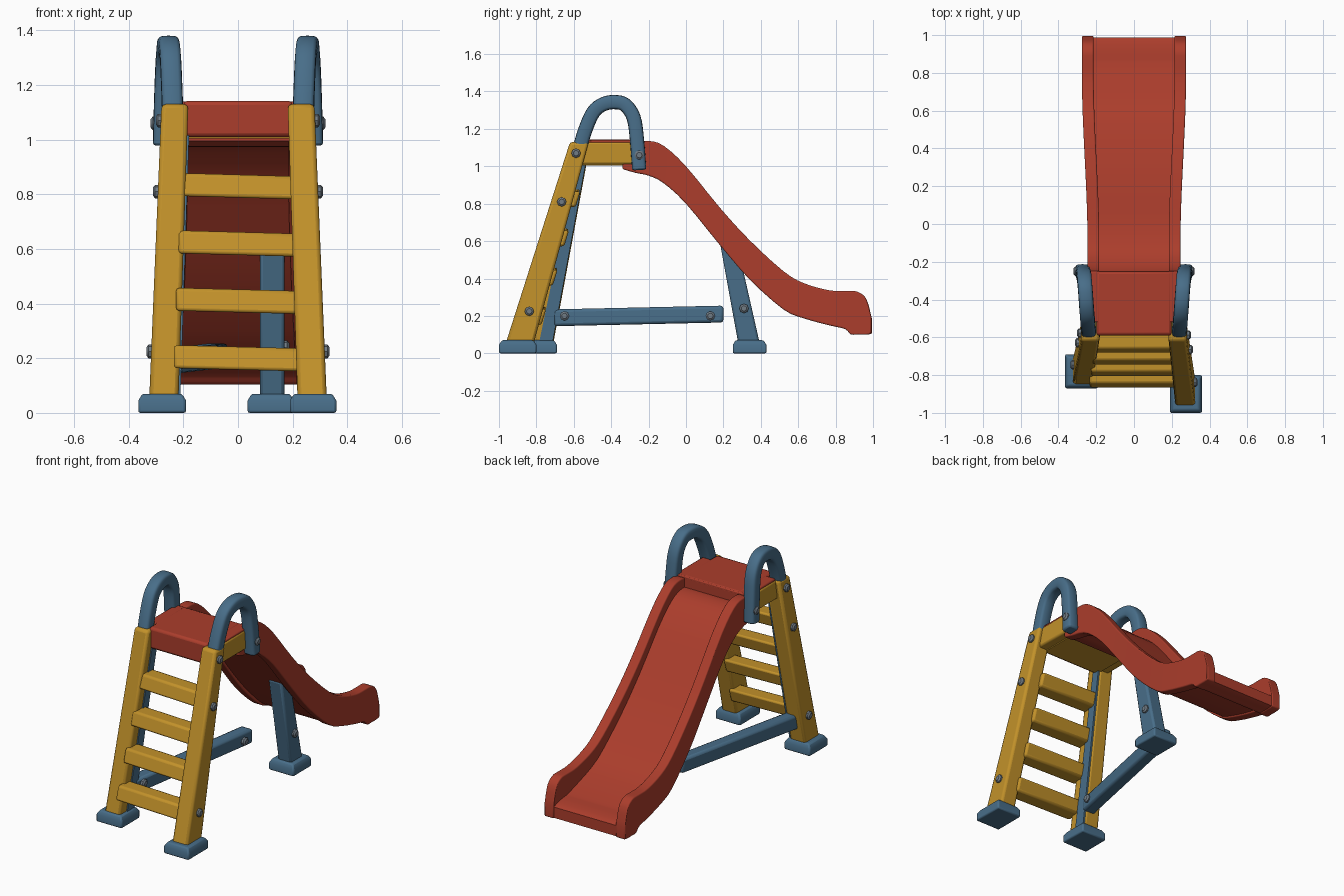
import bpy, bmesh, math
from mathutils import Vector

old = bpy.data.objects.get("Cube")
if old:
    bpy.data.objects.remove(old, do_unlink=True)


def material(name, rgb):
    m = bpy.data.materials.new(name)
    m.use_nodes = True
    m.diffuse_color = (*rgb, 1)
    m.node_tree.nodes["Principled BSDF"].inputs["Base Color"].default_value = (*rgb, 1)
    return m


RED = material("red plastic", (0.41, 0.047, 0.025))
YELLOW = material("yellow plastic", (0.54, 0.285, 0.023))
BLUE = material("blue plastic", (0.065, 0.155, 0.25))
GREY = material("grey bolt", (0.165, 0.2, 0.235))


def loft(name, rings, mat, bevel=0.012, segments=2):
    """Skin a list of equal rings, cap both ends, round the edges."""
    bm = bmesh.new()
    rows = [[bm.verts.new(p) for p in ring] for ring in rings]
    n = len(rows[0])
    for a, b in zip(rows, rows[1:]):
        for i in range(n):
            j = (i + 1) % n
            bm.faces.new((a[i], a[j], b[j], b[i]))
    bm.faces.new(rows[0])
    bm.faces.new(rows[-1])
    bmesh.ops.recalc_face_normals(bm, faces=bm.faces)
    mesh = bpy.data.meshes.new(name)
    bm.to_mesh(mesh)
    bm.free()
    mesh.materials.append(mat)
    ob = bpy.data.objects.new(name, mesh)
    bpy.context.collection.objects.link(ob)
    if bevel:
        mod = ob.modifiers.new("rounding", "BEVEL")
        mod.width, mod.segments = bevel, segments
        mod.limit_method, mod.angle_limit = "ANGLE", math.radians(40)
    bpy.ops.object.select_all(action="DESELECT")
    bpy.context.view_layer.objects.active = ob
    ob.select_set(True)
    bpy.ops.object.shade_smooth_by_angle(angle=math.radians(40))


def flat(x0, x1, y0, y1, z):
    return [(x0, y0, z), (x1, y0, z), (x1, y1, z), (x0, y1, z)]


def upright(x0, x1, z0, z1, y):
    return [(x0, y, z0), (x1, y, z0), (x1, y, z1), (x0, y, z1)]


def box(name, x, y, z, mat, bevel=0.012):
    loft(name, [flat(*x, *y, z[0]), flat(*x, *y, z[1])], mat, bevel)


def spline(points, steps=4):
    """Smooth a row of points."""
    pts = [Vector(p) for p in points]
    out = []
    for i in range(len(pts) - 1):
        a, b, c, d = pts[max(i - 1, 0)], pts[i], pts[i + 1], pts[min(i + 2, len(pts) - 1)]
        for s in range(steps):
            t = s / steps
            out.append(0.5 * (2 * b + (c - a) * t + (2 * a - 5 * b + 4 * c - d) * t * t
                              + (3 * b - a - 3 * c + d) * t ** 3))
    return out + [pts[-1]]


def foot(name, x0, x1, y0, y1):
    e = 0.015
    loft(name, [flat(x0, x1, y0, y1, 0), flat(x0, x1, y0, y1, 0.045),
                flat(x0 + e, x1 - e, y0 + e, y1 - e, 0.07)], BLUE, 0.008)


def bolt(name, x, y, z, side):
    rings = [[(x + side * d, y + r * math.cos(k * math.tau / 8), z + r * math.sin(k * math.tau / 8))
              for k in range(8)] for d, r in ((-0.02, 0.025), (0.01, 0.025), (0.018, 0.015))]
    loft(name, rings, GREY, 0)


# Ladder rails, feet, handles, platform beams and bolts on both sides
HANDLE = [(-0.575, 1.07), (-0.54, 1.19), (-0.495, 1.29), (-0.44, 1.333), (-0.38, 1.343),
          (-0.325, 1.328), (-0.28, 1.26), (-0.262, 1.14), (-0.25, 0.98)]
for side, word, low, high in ((1, "left", (-0.965, -0.815), (-0.62, -0.52)),
                              (-1, "right", (-0.85, -0.71), (-0.62, -0.51))):
    def span(a, b):
        return sorted((side * a, side * b))
    loft(word + "_ladder_rail", [flat(*span(0.218, 0.325), *low, 0.05),
                                 flat(*span(0.182, 0.28), *high, 1.13)], YELLOW, 0.015)
    if side > 0:
        foot("left_ladder_foot", 0.19, 0.36, -1.0, -0.8)
    else:
        foot("right_ladder_foot", -0.365, -0.19, -0.87, -0.69)
    box(word + "_platform_beam", span(0.19, 0.255), (-0.57, -0.26), (1.01, 1.13), YELLOW)

    path = spline(HANDLE)
    rings = []
    for i, p in enumerate(path):
        t = path[min(i + 1, len(path) - 1)] - path[max(i - 1, 0)]
        n = Vector((-t.y, t.x)).normalized()
        cx = 0.238 + 0.035 * i / (len(path) - 1)
        ring = []
        for k in range(16):
            c, s = math.cos(k * math.tau / 16), math.sin(k * math.tau / 16)
            u = math.copysign(abs(c) ** 0.5, c) * 0.039
            v = math.copysign(abs(s) ** 0.5, s) * 0.038
            ring.append((side * (cx + u), p.x + n.x * v, p.y + n.y * v))
        rings.append(ring)
    loft(word + "_handle", rings, BLUE, 0.01)

    for z in (1.07, 0.81, 0.225):
        f = (z - 0.05) / 1.08
        y = (sum(low) * (1 - f) + sum(high) * f) / 2
        bolt(word + "_rail_bolt", side * (0.325 - 0.045 * f), y, z, side)
    bolt(word + "_handle_bolt", side * 0.302, -0.25, 1.06, side)

# Blue strip on the inner side of the right rail
loft("rail_inner_strip", [flat(-0.235, -0.211, -0.785, -0.713, 0.06),
                          flat(-0.2, -0.179, -0.585, -0.535, 1.02)], BLUE, 0)

# Rungs lean with the rails and dip slightly to the left
for i in range(4):
    z = 0.2 + i * 0.21
    y = -0.808 + i * 0.061
    w = 0.235 - i * 0.008
    rings = []
    for x, dz in ((-w, 0.006), (w, -0.006)):
        rings.append([(x, y + dy, z + dz + h) for dy, h in
                      ((-0.06, -0.042), (0.035, -0.042), (0.06, 0.042), (-0.035, 0.042))])
    loft("rung", rings, YELLOW)

# Platform with a lip that covers the beams
box("platform_deck", (-0.2, 0.2), (-0.59, -0.25), (1.01, 1.142), RED, 0.015)
box("platform_lip", (-0.25, 0.25), (-0.52, -0.25), (1.122, 1.14), RED, 0.006)
box("platform_underside", (-0.2, 0.2), (-0.57, -0.3), (1.005, 1.03), YELLOW, 0)

# Slide stations: y, wall top, wall bottom, bed height
STATIONS = [(-0.34, 1.05, 0.985, 1.04), (-0.27, 1.12, 0.965, 1.07), (-0.2, 1.135, 0.95, 1.07),
            (-0.12, 1.11, 0.91, 1.035), (0, 1.0, 0.8, 0.925), (0.18, 0.78, 0.58, 0.7),
            (0.34, 0.605, 0.395, 0.52), (0.52, 0.44, 0.235, 0.35), (0.63, 0.375, 0.187, 0.28),
            (0.765, 0.337, 0.15, 0.23), (0.85, 0.333, 0.13, 0.205), (0.88, 0.333, 0.102, 0.2),
            (0.92, 0.328, 0.1, 0.195), (0.965, 0.29, 0.1, 0.185), (0.995, 0.18, 0.105, 0.17)]
stations = [tuple(s) for s in spline([Vector(s) for s in STATIONS], 3)]


def outer(y):
    t = min(max((y + 0.1) / 0.9, 0), 1)
    return 0.246 + 0.03 * t * t * (3 - 2 * t)


for side, word in ((1, "left"), (-1, "right")):
    loft(word + "_slide_wall", [upright(side * (outer(y) - 0.062), side * outer(y), bottom, top, y)
                                for y, top, bottom, bed in stations], RED, 0.022, 3)
loft("slide_bed", [upright(0.03 - outer(y), outer(y) - 0.03,
                           bottom + 0.004 if y > 0.86 else max(bottom + 0.01, bed - 0.1), bed, y)
                   for y, top, bottom, bed in stations if y < 0.99], RED, 0)

# Slide support leg
loft("slide_leg", [flat(0.08, 0.17, 0.28, 0.395, 0.05), flat(0.08, 0.17, 0.18, 0.27, 0.6)], BLUE)
foot("slide_leg_foot", 0.035, 0.205, 0.25, 0.43)
bolt("leg_bolt", 0.17, 0.31, 0.24, 1)

# Diagonal ground brace
loft("ground_brace", [upright(-0.285, -0.205, 0.145, 0.235, -0.71),
                      upright(-0.115, -0.035, 0.165, 0.255, 0.2)], BLUE, 0.015)
for y in (-0.65, 0.13):
    bolt("brace_bolt", -0.205 + (y + 0.71) * 0.187, y, 0.2, 1)
